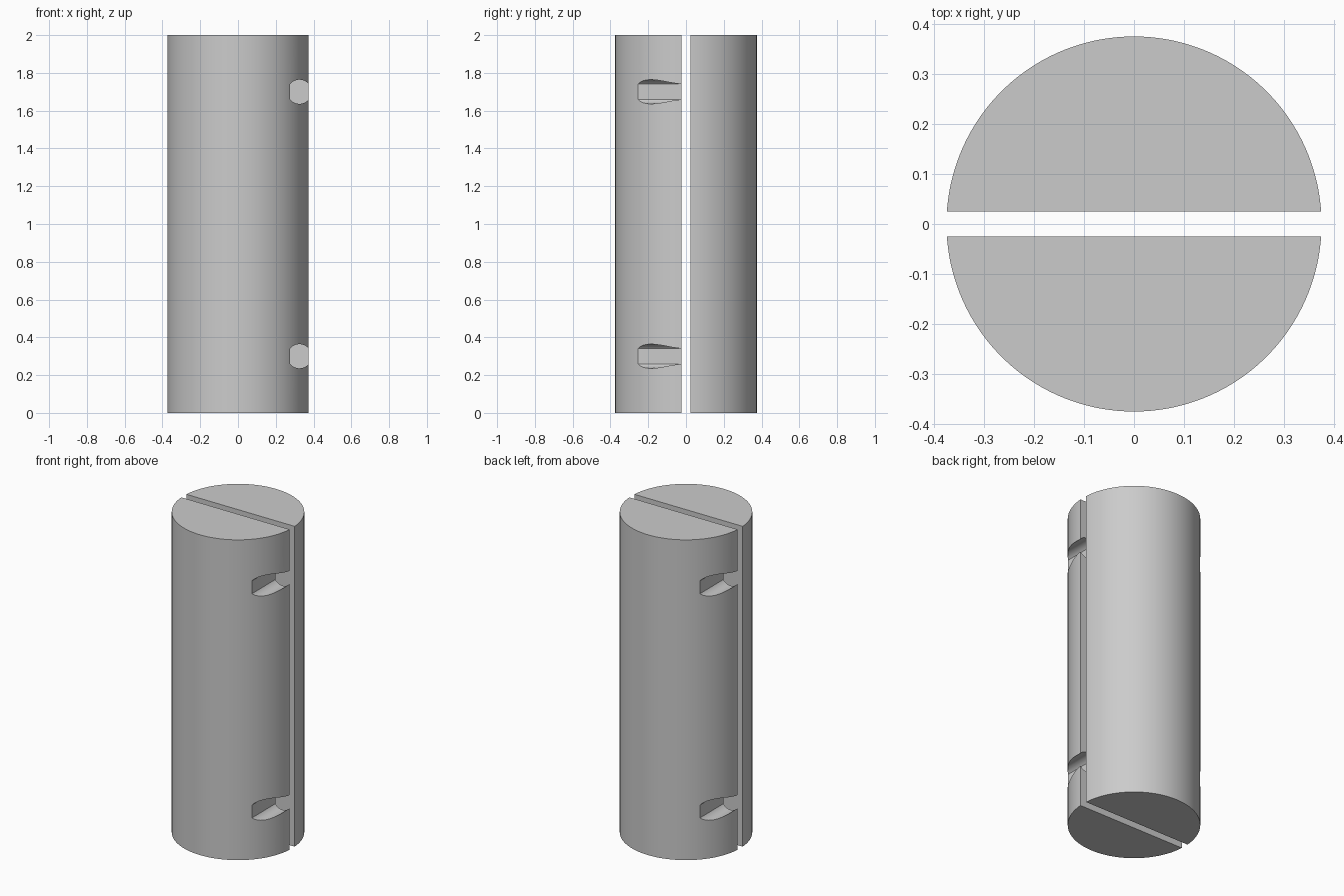
import bpy, bmesh
from math import sin, cos, asin, pi, radians, sqrt
from mathutils import Matrix

RADIUS, HEIGHT, GAP = 0.375, 2.0, 0.025
HOLE_X, HOLE_R, HOLE_HALF = 0.325, 0.064, 0.05
HOLE_LEVELS = (0.3, 1.7)

if "Cube" in bpy.data.objects:
    bpy.data.objects.remove(bpy.data.objects["Cube"])

grey = bpy.data.materials.new("plain grey")
grey.use_nodes = True
grey.diffuse_color = (0.6, 0.6, 0.6, 1)
grey.node_tree.nodes["Principled BSDF"].inputs["Base Color"].default_value = (0.6, 0.6, 0.6, 1)


def prism(name, outline, direction):
    """Extrude a closed outline of 3D points along a direction."""
    bm = bmesh.new()
    face = bm.faces.new([bm.verts.new(p) for p in outline])
    moved = bmesh.ops.extrude_face_region(bm, geom=[face])["geom"]
    bmesh.ops.translate(bm, vec=direction,
                        verts=[v for v in moved if isinstance(v, bmesh.types.BMVert)])
    bmesh.ops.recalc_face_normals(bm, faces=bm.faces)
    mesh = bpy.data.meshes.new(name)
    bm.to_mesh(mesh)
    bm.free()
    obj = bpy.data.objects.new(name, mesh)
    bpy.context.collection.objects.link(obj)
    return obj


def arc(start, end, steps):
    return [start + (end - start) * i / steps for i in range(steps + 1)]


# Front half of the split rod: a circular segment
edge = asin(GAP / RADIUS)
front = prism("front_half",
              [(RADIUS * cos(a), RADIUS * sin(a), 0)
               for a in arc(pi + edge, 2 * pi - edge, 90)], (0, 0, HEIGHT))
front.data.materials.append(grey)

# Side notches: round above and below, flat on the inner side
rise = sqrt(HOLE_R ** 2 - HOLE_HALF ** 2)
lean = asin(rise / HOLE_R)
for level in HOLE_LEVELS:
    outline = [(HOLE_X + HOLE_R * cos(a), -0.5, level + HOLE_R * sin(a))
               for a in arc(lean, pi - lean, 20) + arc(pi + lean, 2 * pi - lean, 20)]
    cutter = prism("notch_cutter", outline, (0, 0.6, 0))
    cutter.hide_render = True
    bpy.context.view_layer.objects.active = front
    cut = front.modifiers.new("notch", 'BOOLEAN')
    cut.operation, cut.solver, cut.object = 'DIFFERENCE', 'EXACT', cutter
    bpy.ops.object.modifier_apply(modifier=cut.name)
    bpy.data.objects.remove(cutter)

# Back half: the same piece turned half way round
back = front.copy()
back.data = front.data.copy()
back.name = "back_half"
back.data.transform(Matrix.Rotation(pi, 4, 'Z'))
bpy.context.collection.objects.link(back)

# Smooth curves with crisp rims
bpy.ops.object.select_all(action='DESELECT')
for half in (front, back):
    half.select_set(True)
bpy.context.view_layer.objects.active = front
bpy.ops.object.shade_smooth_by_angle(angle=radians(41))
